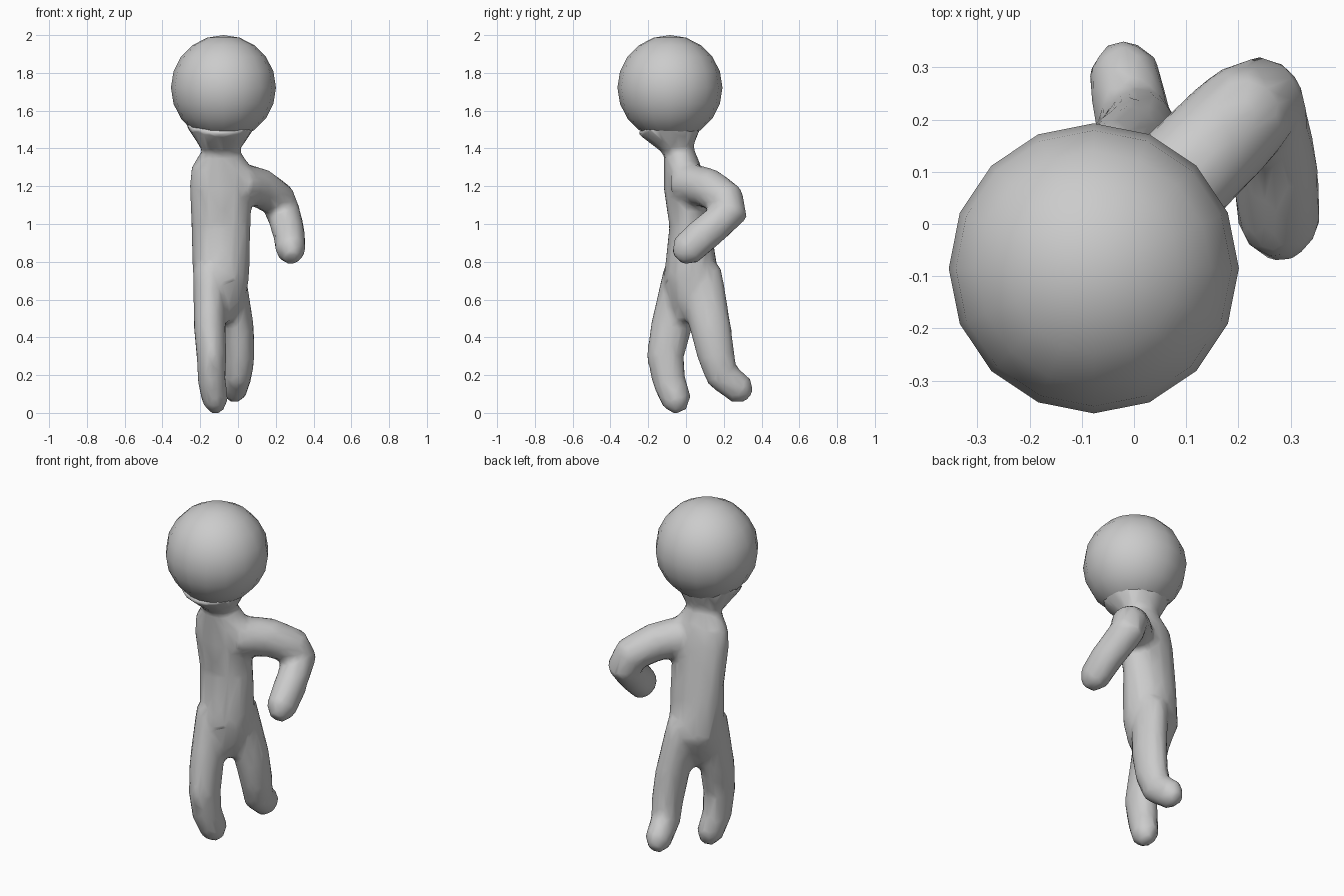
import bpy, bmesh, math
from mathutils import Vector

if "Cube" in bpy.data.objects:
    bpy.data.objects.remove(bpy.data.objects["Cube"])

shade = (0.6, 0.6, 0.6, 1)
grey = bpy.data.materials.new("plain_grey")
grey.use_nodes = True
grey.diffuse_color = shade
grey.node_tree.nodes["Principled BSDF"].inputs["Base Color"].default_value = shade


def finish(name, bm):
    """Turn a bmesh into a smooth grey object."""
    bmesh.ops.recalc_face_normals(bm, faces=bm.faces)
    for face in bm.faces:
        face.smooth = True
    mesh = bpy.data.meshes.new(name)
    bm.to_mesh(mesh)
    bm.free()
    mesh.materials.append(grey)
    body_part = bpy.data.objects.new(name, mesh)
    bpy.context.scene.collection.objects.link(body_part)
    return body_part


def add_ring(bm, centre, direction, width, depth, sides=12):
    """Add an elliptical ring of vertices across the given direction."""
    across = (Vector((1, 0, 0)) - direction * direction.x).normalized()
    along = direction.cross(across)
    angles = [math.tau * side / sides for side in range(sides)]
    return [bm.verts.new(centre + across * width * math.cos(angle)
                         + along * depth * math.sin(angle)) for angle in angles]


def loft(bm, centres, sizes):
    """Skin a tube through the centres, with a rounded tip at its end."""
    points = [Vector(centre) for centre in centres]
    last_step = (points[-1] - points[-2]).normalized()
    width, depth = sizes[-1]
    points.append(points[-1] + last_step * width * 0.8)
    sizes = sizes + [(width / 2, depth / 2)]
    steps = [(end - start).normalized() for start, end in zip(points, points[1:])]
    directions = [(before + after).normalized()
                  for before, after in zip(steps[:1] + steps, steps + steps[-1:])]
    rings = [add_ring(bm, point, direction, *size)
             for point, direction, size in zip(points, directions, sizes)]
    for lower, upper in zip(rings, rings[1:]):
        for side in range(len(lower)):
            bm.faces.new((lower[side - 1], lower[side], upper[side], upper[side - 1]))
    bm.faces.new(rings[0])
    bm.faces.new(rings[-1])


def limb(bm, centres, start_size, end_size):
    """Loft a limb whose width and depth taper evenly along its joints."""
    start, end = Vector(start_size), Vector(end_size)
    last = len(centres) - 1
    loft(bm, centres, [tuple(start.lerp(end, joint / last)) for joint in range(last + 1)])


# Round head
bm = bmesh.new()
bmesh.ops.create_uvsphere(bm, u_segments=16, v_segments=10, radius=0.278)
bmesh.ops.translate(bm, verts=bm.verts, vec=(-0.077, -0.085, 1.722))
finish("head", bm)

# Neck, chest and hips, from the top down: depth position, height, half width, half depth
torso_profile = [
    (-0.08, 1.54, 0.2, 0.2),
    (-0.04, 1.39, 0.1, 0.08),
    (-0.02, 1.3, 0.16, 0.1),
    (-0.01, 1.2, 0.17, 0.11),
    (0.02, 1, 0.16, 0.11),
    (0.03, 0.7, 0.15, 0.15),
    (0.01, 0.58, 0.12, 0.1),
]
bm = bmesh.new()
loft(bm,
     [(-0.09, y, z) for y, z, width, depth in torso_profile],
     [(width, depth) for y, z, width, depth in torso_profile])

# Single bent arm: shoulder, upper arm, elbow, forearm, hand
limb(bm, [
    (-0.01, -0.01, 1.22),
    (0.12, 0.12, 1.19),
    (0.21, 0.21, 1.13),
    (0.24, 0.23, 1.06),
    (0.27, 0.1, 0.95),
    (0.28, 0, 0.86),
], (0.11, 0.11), (0.08, 0.09))

# Legs: hip, knee, shin, ankle, foot
thigh, foot = (0.09, 0.12), (0.07, 0.08)
limb(bm, [
    (-0.15, 0, 0.75),
    (-0.15, -0.08, 0.45),
    (-0.14, -0.11, 0.3),
    (-0.14, -0.09, 0.17),
    (-0.12, -0.05, 0.06),
], thigh, foot)
limb(bm, [
    (-0.05, 0.07, 0.75),
    (0, 0.13, 0.45),
    (0.01, 0.16, 0.3),
    (0, 0.19, 0.2),
    (-0.02, 0.29, 0.12),
], thigh, foot)
body = finish("body", bm)

# Merge torso, arm and legs into one soft, low-poly skin
skin = body.modifiers.new("merge", 'REMESH')
skin.mode = 'VOXEL'
skin.voxel_size = 0.02
skin.use_smooth_shade = True
soften = body.modifiers.new("soften", 'SMOOTH')
soften.iterations = 4
simplify = body.modifiers.new("simplify", 'DECIMATE')
simplify.ratio = 0.15
